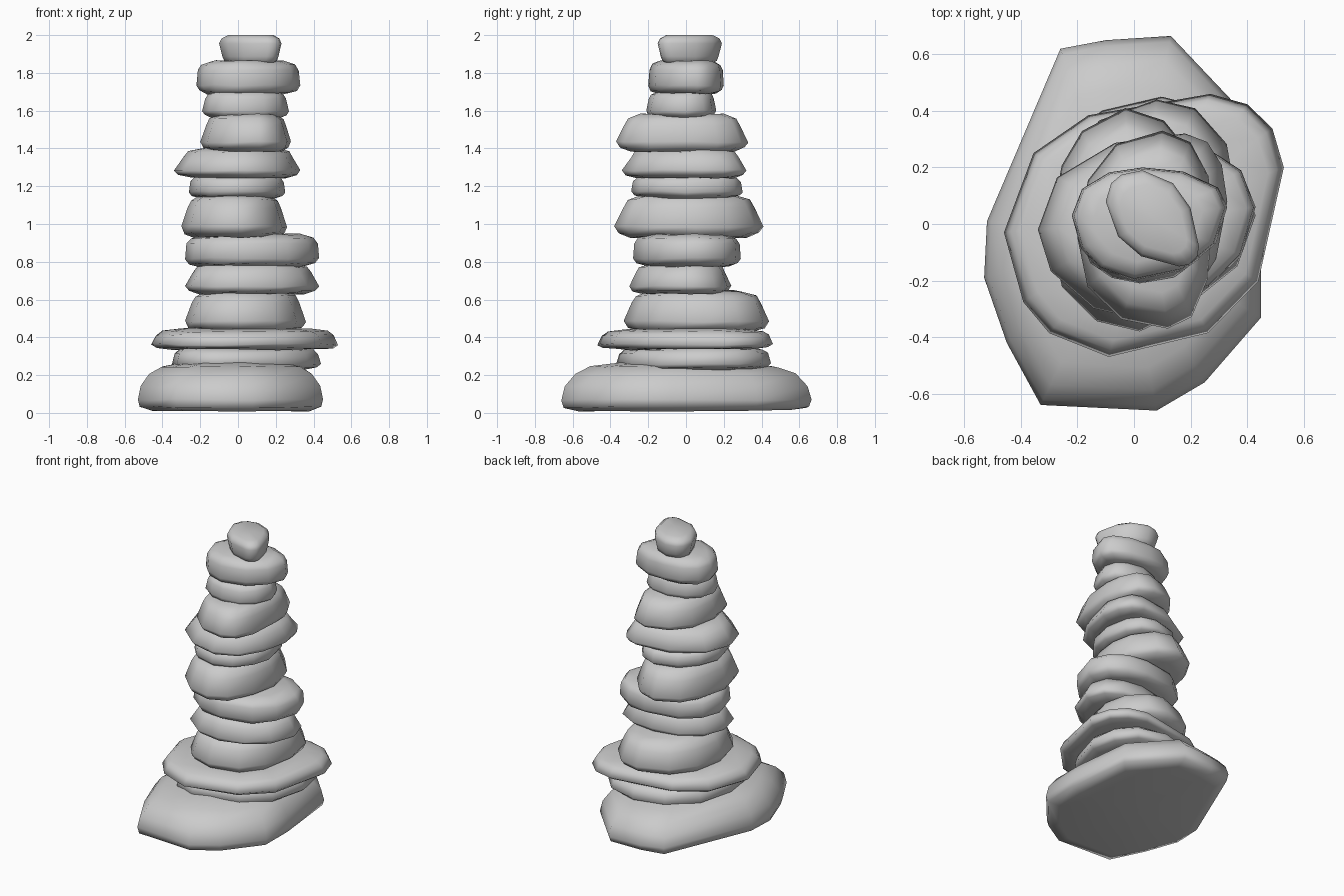
import bpy, bmesh, random
from mathutils import Vector

if "Cube" in bpy.data.objects:
    bpy.data.objects.remove(bpy.data.objects["Cube"])

random.seed(4)


def stone(name, outline, rings, jitter=.005):
    """Stack scaled copies of the plan outline; rings are (z, scale)."""
    n = len(outline)
    centre = sum(outline, Vector((0, 0))) / n
    bm = bmesh.new()
    loops = []
    for z, s in rings:
        loops.append([bm.verts.new((*centre.lerp(p, s), z + random.uniform(-jitter, jitter)))
                      for p in outline])
    for a, b in zip(loops, loops[1:]):
        for i in range(n):
            j = (i + 1) % n
            bm.faces.new((a[i], a[j], b[j], b[i]))
    # caps
    for loop, (z, s) in ((loops[0], rings[0]), (loops[-1], rings[-1])):
        c = bm.verts.new((*centre, z))
        for i in range(n):
            bm.faces.new((loop[i], loop[(i + 1) % n], c))
    bmesh.ops.recalc_face_normals(bm, faces=bm.faces)
    for f in bm.faces:
        f.smooth = True
    me = bpy.data.meshes.new(name)
    bm.to_mesh(me)
    bm.free()
    ob = bpy.data.objects.new(name, me)
    bpy.context.collection.objects.link(ob)


def outline_from_extremes(x0, x1, y0, y1, west, east, south, north):
    """Irregular outline touching its bounds at four points, with curved corners between."""
    tips = [Vector((south, y0)), Vector((x1, east)), Vector((north, y1)), Vector((x0, west))]
    corners = [Vector((x1, y0)), Vector((x1, y1)), Vector((x0, y1)), Vector((x0, y0))]
    pts = []
    for i, corner in enumerate(corners):
        a, b = tips[i], tips[(i + 1) % 4]
        corner = a.lerp(b, .5).lerp(corner, random.uniform(.8, .98))
        pts.append(a)
        for t in (random.uniform(.28, .38), random.uniform(.62, .72)):
            pts.append(a.lerp(corner, t).lerp(corner.lerp(b, t), t))
    return pts


# Wide base boulder with a sloping shoulder
base = [(-.33, -.64), (.08, -.66), (.25, -.56), (.45, -.33), (.45, -.08), (.40, .38),
        (.13, .665), (-.1, .65), (-.26, .62), (-.52, .01), (-.53, -.19), (-.45, -.42)]
stone("base_stone", [Vector(p) for p in base],
      [(.012, .85), (.03, .98), (.07, 1), (.14, .97), (.205, .88), (.245, .75), (.27, .45)])

# Piled stones: bottom z, upper scale, x and y bounds, then the west, east, south, north tips
pile = [
    (.23, .96, -.35, .44, -.37, .45, .0, .1, -.1, .1),
    (.335, .95, -.46, .53, -.47, .46, -.03, .2, -.09, .27),
    (.43, .89, -.28, .36, -.33, .44, .0, .1, 0, .08),
    (.63, .88, -.28, .43, -.30, .24, -.05, .03, .05, .1),
    (.775, .98, -.28, .43, -.28, .29, 0, .06, .05, .12),
    (.93, .88, -.30, .26, -.38, .41, -.03, .05, .02, -.03),
    (1.14, .97, -.26, .25, -.29, .30, 0, 0, 0, .05),
    (1.245, .86, -.34, .33, -.34, .32, -.02, .08, .04, .18),
    (1.385, .88, -.2, .28, -.37, .33, -.05, .03, .12, .1),
    (1.565, .93, -.19, .27, -.21, .16, -.05, 0, .02, .04),
    (1.69, .97, -.22, .33, -.20, .20, .03, .06, .0, .03),
    (1.85, 1, -.1, .23, -.15, .19, .08, -.08, .16, .03),
]
for i, (z0, hi, *shape) in enumerate(pile):
    last = i == len(pile) - 1
    z1 = 2.0 if last else pile[i + 1][0] + .015
    h = z1 - z0
    lo = .9 if last else 1
    rings = [(z0, .78 * lo), (z0 + .09 * h, .94 * lo), (z0 + .25 * h, lo),
             (z0 + .7 * h, hi), (z0 + .88 * h, .93 * hi), (z1, .72 * hi)]
    stone(f"stone_{i + 2:02d}", outline_from_extremes(*shape), rings, .001 if last else .005)
